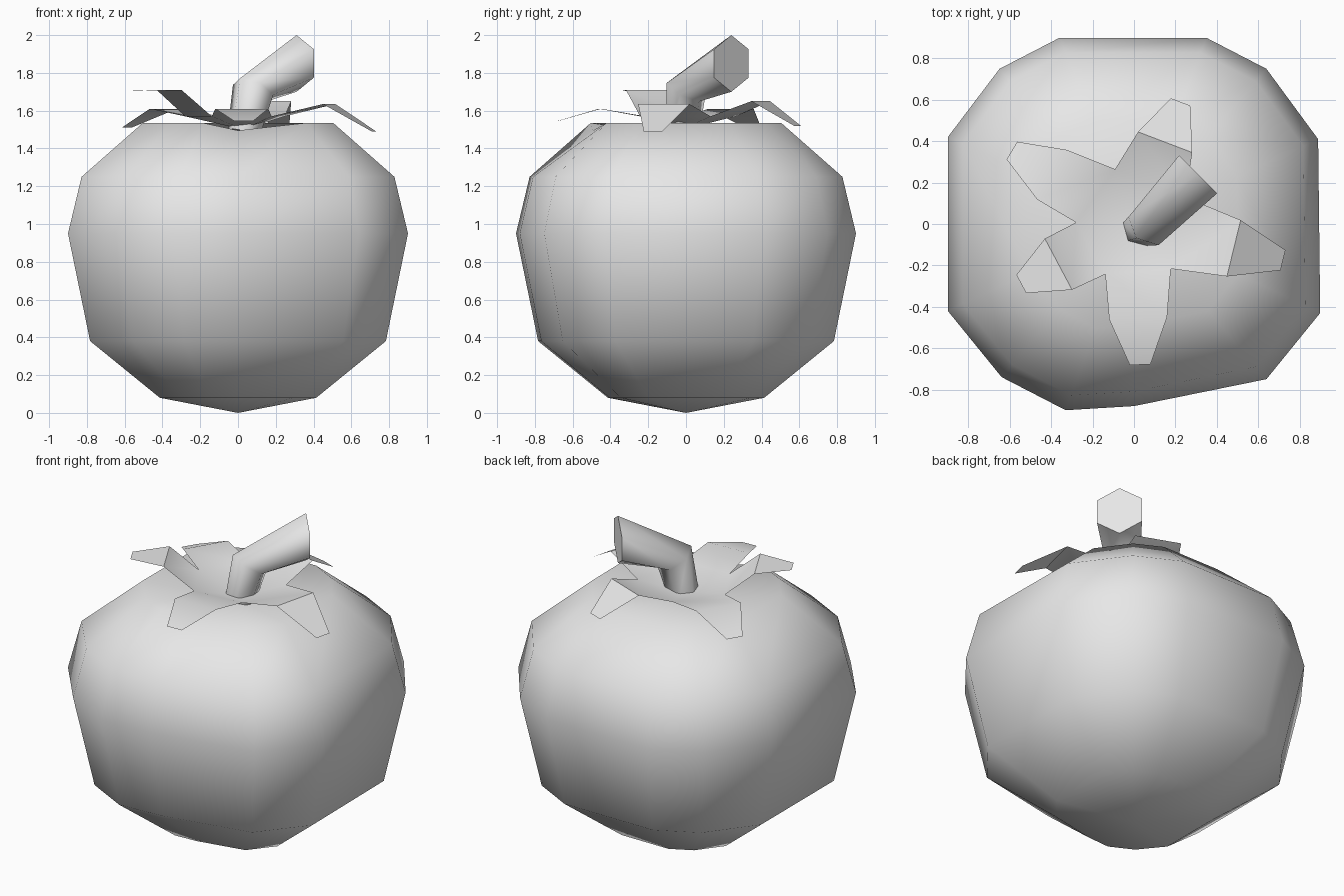
import bpy
import math
from mathutils import Vector

cube = bpy.data.objects.get("Cube")
if cube:
    bpy.data.objects.remove(cube, do_unlink=True)

grey = bpy.data.materials.new("plain grey")
grey.use_nodes = True
grey.diffuse_color = (0.8, 0.8, 0.8, 1)
grey.node_tree.nodes["Principled BSDF"].inputs["Base Color"].default_value = (0.8, 0.8, 0.8, 1)


def make_part(name, verts, faces, smooth_angle):
    mesh = bpy.data.meshes.new(name)
    mesh.from_pydata([tuple(v) for v in verts], [], faces)
    mesh.materials.append(grey)
    part = bpy.data.objects.new(name, mesh)
    bpy.context.collection.objects.link(part)
    bpy.ops.object.select_all(action="DESELECT")
    part.select_set(True)
    bpy.context.view_layer.objects.active = part
    bpy.ops.object.shade_smooth_by_angle(angle=math.radians(smooth_angle))
    return part


def bridge(rings, sides):
    """Quads joining consecutive rings, listed from the bottom up."""
    return [(r * sides + i, r * sides + (i + 1) % sides,
             (r + 1) * sides + (i + 1) % sides, (r + 1) * sides + i)
            for r in range(rings - 1) for i in range(sides)]


# Fruit: a rounded-square outline scaled at several heights, with a front crease
outline = [(0.9, -0.43), (0.89, 0.41), (0.64, 0.75), (0.35, 0.9), (-0.36, 0.9),
           (-0.65, 0.75), (-0.9, 0.42), (-0.9, -0.42), (-0.64, -0.74),
           (-0.33, -0.9), (0, -0.88), (0.64, -0.75)]
levels = [(0.08, 0.46), (0.38, 0.87), (0.95, 1), (1.25, 0.92), (1.535, 0.56)]
sides = len(outline)
verts = [Vector((x * s, y * s, z)) for z, s in levels for x, y in outline]
verts[-2].z -= 0.04
faces = bridge(len(levels), sides)
bottom, top = len(verts), len(verts) + 1
verts += [Vector((0, 0, 0)), Vector((0, 0, 1.46))]
last = (len(levels) - 1) * sides
for i in range(sides):
    j = (i + 1) % sides
    faces.append((bottom, j, i))
    faces.append((top, last + i, last + j))
make_part("fruit", verts, faces, 80)

# Leafy crown: five bent leaves, each given by tip x, tip y, bend height, tip height
leaves = [(0.72, -0.175, 1.635, 1.49), (0.225, 0.59, 1.65, 1.52),
          (-0.59, 0.355, 1.61, 1.51), (-0.545, -0.29, 1.71, 1.705),
          (0.03, -0.68, 1.61, 1.545)]
count = len(leaves)
verts, faces = [Vector((0.03, -0.02, 1.5))], []
for k, leaf in enumerate(leaves):
    here = Vector(leaf[:2])
    following = Vector(leaves[(k + 1) % count][:2])
    valley = (here.normalized() + following.normalized()).normalized() * 0.28
    verts.append(Vector((valley.x, valley.y, 1.57)))
for k, (x, y, bend_z, tip_z) in enumerate(leaves):
    across = Vector((-y, x, 0)).normalized()
    bend = Vector((x * 0.67, y * 0.67, bend_z))
    tip = Vector((x, y, tip_z))
    n = len(verts)
    verts += [bend - across * 0.14, bend + across * 0.14,
              tip + across * 0.05, tip - across * 0.05]
    before, after = 1 + (k - 1) % count, 1 + k
    faces += [(0, before, after), (before, n, n + 1, after), (n, n + 3, n + 2, n + 1)]
make_part("leaf_crown", verts, faces, 40)

# Stem: a bent six-sided tube that widens towards its cut end
sections = [((0.03, -0.02, 1.48), (0.2, 0.2, 1), 0.09),
            ((0.08, 0, 1.71), (0.38, 0.48, 0.95), 0.115),
            ((0.31, 0.24, 1.85), (0.7, 0.7, 0), 0.15)]
side = Vector((-1, 1, 0)).normalized()
verts = []
for centre, normal, radius in sections:
    normal = Vector(normal).normalized()
    u = normal.cross(side).normalized()
    v = normal.cross(u)
    for i in range(6):
        a = math.tau * i / 6
        verts.append(Vector(centre) + (u * math.cos(a) + v * math.sin(a)) * radius)
faces = bridge(len(sections), 6)
faces += [tuple(reversed(range(6))), tuple(range(len(verts) - 6, len(verts)))]
make_part("stem", verts, faces, 65)
